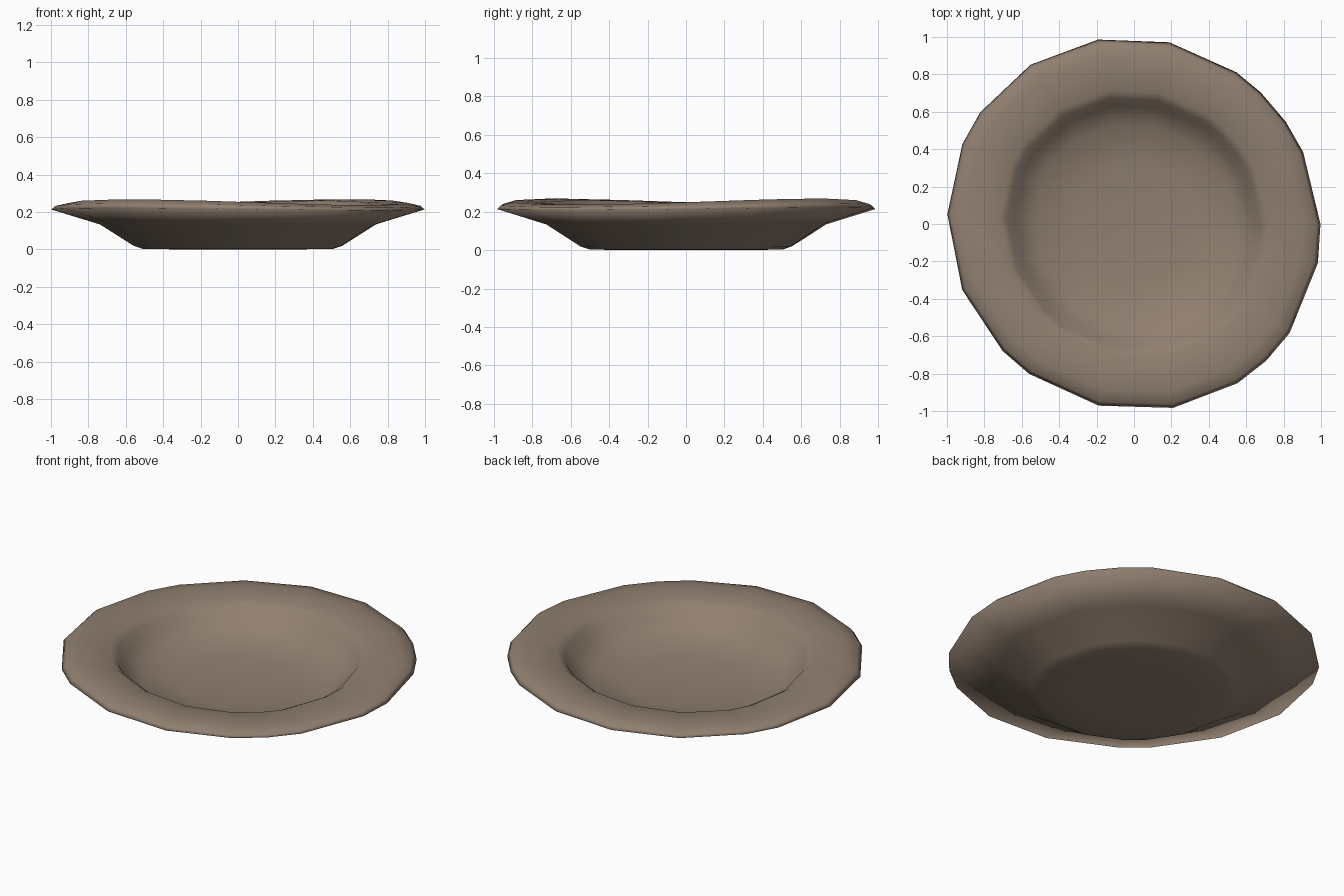
import bpy
import bmesh
from math import cos, sin, radians

default_cube = bpy.data.objects.get("Cube")
if default_cube:
    bpy.data.objects.remove(default_cube, do_unlink=True)

# Uneven spacing of the hand-formed corners around the rim, in degrees
ANGLES = [0, 23, 34, 46, 56, 79, 101, 123, 144, 155,
          177, 201, 224, 235, 259, 282, 303, 314, 325, 348]

# Cross-section from the foot, out to the lip, then down into the bowl:
# radius, height, share of the rim's wave
PROFILE = [
    (0.30, 0.0, 0), (0.51, 0.003, 0), (0.56, 0.02, 0),
    (0.74, 0.135, 0.3), (1.0, 0.215, 0.4), (0.98, 0.235, 0.7),
    (0.91, 0.252, 1), (0.72, 0.245, 1), (0.68, 0.22, 0.7),
    (0.64, 0.165, 0.3), (0.54, 0.1, 0), (0.32, 0.07, 0),
]


def make_ring(bm, radius, height, wave):
    """One slightly oval ring whose height rises and falls twice."""
    ring = []
    for degrees in ANGLES:
        a = radians(degrees)
        r = radius * (0.997 + 0.02 * cos(2 * (a - radians(135))))
        z = height + wave * 0.016 * cos(2 * (a - radians(50)))
        ring.append(bm.verts.new((r * cos(a), r * sin(a), z)))
    return ring


def close_ring(bm, ring, height):
    """Fan of triangles to a centre point."""
    centre = bm.verts.new((0, 0, height))
    for i, vert in enumerate(ring):
        bm.faces.new((vert, ring[i - 1], centre))


# Clay colour
clay = bpy.data.materials.new("brown_clay")
clay.use_nodes = True
colour = (0.28, 0.213, 0.162, 1)
clay.diffuse_color = colour
shader = clay.node_tree.nodes["Principled BSDF"]
shader.inputs["Base Color"].default_value = colour
shader.inputs["Roughness"].default_value = 0.9

# Dish body
bm = bmesh.new()
rings = [make_ring(bm, *point) for point in PROFILE]
for lower, upper in zip(rings, rings[1:]):
    for i in range(len(ANGLES)):
        bm.faces.new((lower[i - 1], lower[i], upper[i], upper[i - 1]))
close_ring(bm, rings[0], 0)
close_ring(bm, rings[-1], 0.062)
bmesh.ops.recalc_face_normals(bm, faces=bm.faces)

mesh = bpy.data.meshes.new("shallow_dish")
bm.to_mesh(mesh)
bm.free()
mesh.materials.append(clay)
mesh.shade_smooth()
dish = bpy.data.objects.new("shallow_dish", mesh)
bpy.context.collection.objects.link(dish)
